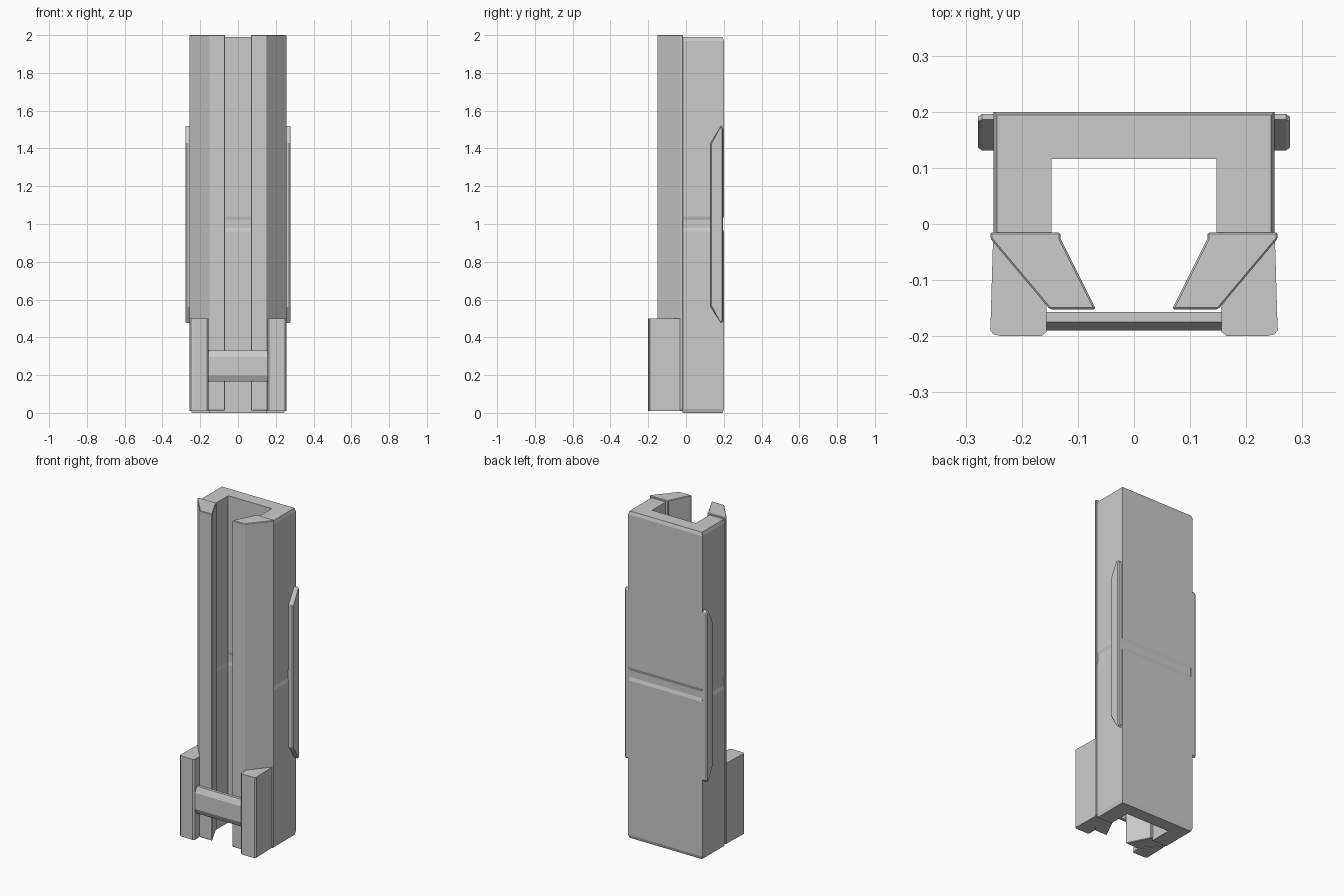
import bpy, bmesh

if "Cube" in bpy.data.objects:
    bpy.data.objects.remove(bpy.data.objects["Cube"])


def loft(name, rings):
    """Solid skinned through rings of 3D points, capped at both ends."""
    bm = bmesh.new()
    loops = [[bm.verts.new(p) for p in ring] for ring in rings]
    n = len(loops[0])
    for a, b in zip(loops, loops[1:]):
        for i in range(n):
            j = (i + 1) % n
            bm.faces.new((a[i], a[j], b[j], b[i]))
    bm.faces.new(loops[0][::-1])
    bm.faces.new(loops[-1])
    bmesh.ops.recalc_face_normals(bm, faces=bm.faces[:])
    mesh = bpy.data.meshes.new(name)
    bm.to_mesh(mesh)
    bm.free()
    obj = bpy.data.objects.new(name, mesh)
    bpy.context.collection.objects.link(obj)
    return obj


def pillar(name, profile, z0, z1):
    return loft(name, [[(x, y, z) for x, y in profile] for z in (z0, z1)])


def mirror_x(obj):
    obj.modifiers.new("mirror", 'MIRROR').use_axis[0] = True


def bevel(obj, width):
    mod = obj.modifiers.new("bevel", 'BEVEL')
    mod.width = width
    mod.segments = 1
    mod.limit_method = 'ANGLE'


# U-shaped channel with chamfered ends and a shallow groove around its waist
def channel_ring(z, outer, inner):
    w, b, iw, ib = 0.25 - outer, 0.20 - outer, 0.147 + inner, 0.116 + inner
    f = -0.018
    return [(-w, f, z), (-w, b, z), (w, b, z), (w, f, z),
            (iw, f, z), (iw, ib, z), (-iw, ib, z), (-iw, f, z)]


stations = [(0, .006, 0), (.02, 0, 0), (.96, 0, 0), (.98, .006, .004),
            (1.02, .006, .004), (1.04, 0, 0), (1.97, 0, 0), (1.99, .006, 0)]
loft("channel_body", [channel_ring(*s) for s in stations])

# Slanted lips narrowing the front opening
lip = pillar("front_lip", [(0.256, -0.015), (0.256, -0.026), (0.15, -0.152),
                           (0.068, -0.152), (0.131, -0.026), (0.131, -0.015)],
             0.012, 2.0)
bevel(lip, 0.003)
mirror_x(lip)

# Wedge-shaped feet wrapped around the lower part of the lips
foot = pillar("front_foot", [(0.251, -0.02), (0.256, -0.19), (0.25, -0.197),
                             (0.235, -0.2), (0.165, -0.2), (0.156, -0.192),
                             (0.156, -0.146)], 0.01, 0.50)
mirror_x(foot)

# Chamfered crossbar joining the feet
bar = [(-0.157, 0.165), (-0.175, 0.165), (-0.19, 0.197),
       (-0.19, 0.295), (-0.175, 0.33), (-0.157, 0.33)]
loft("crossbar", [[(x, y, z) for y, z in bar] for x in (-0.165, 0.165)])

# Long side rails with angled ends
rail = [(0.131, 0.56), (0.186, 0.475), (0.196, 0.485),
        (0.196, 1.505), (0.186, 1.52), (0.131, 1.43)]


def rail_ring(x, s):
    return [(x, 0.164 + (y - 0.164) * s, 1 + (z - 1) * (1 - (1 - s) * 0.07))
            for y, z in rail]


side_rail = loft("side_rail", [rail_ring(0.24, 1), rail_ring(0.271, 1),
                               rail_ring(0.278, 0.84)])
mirror_x(side_rail)
